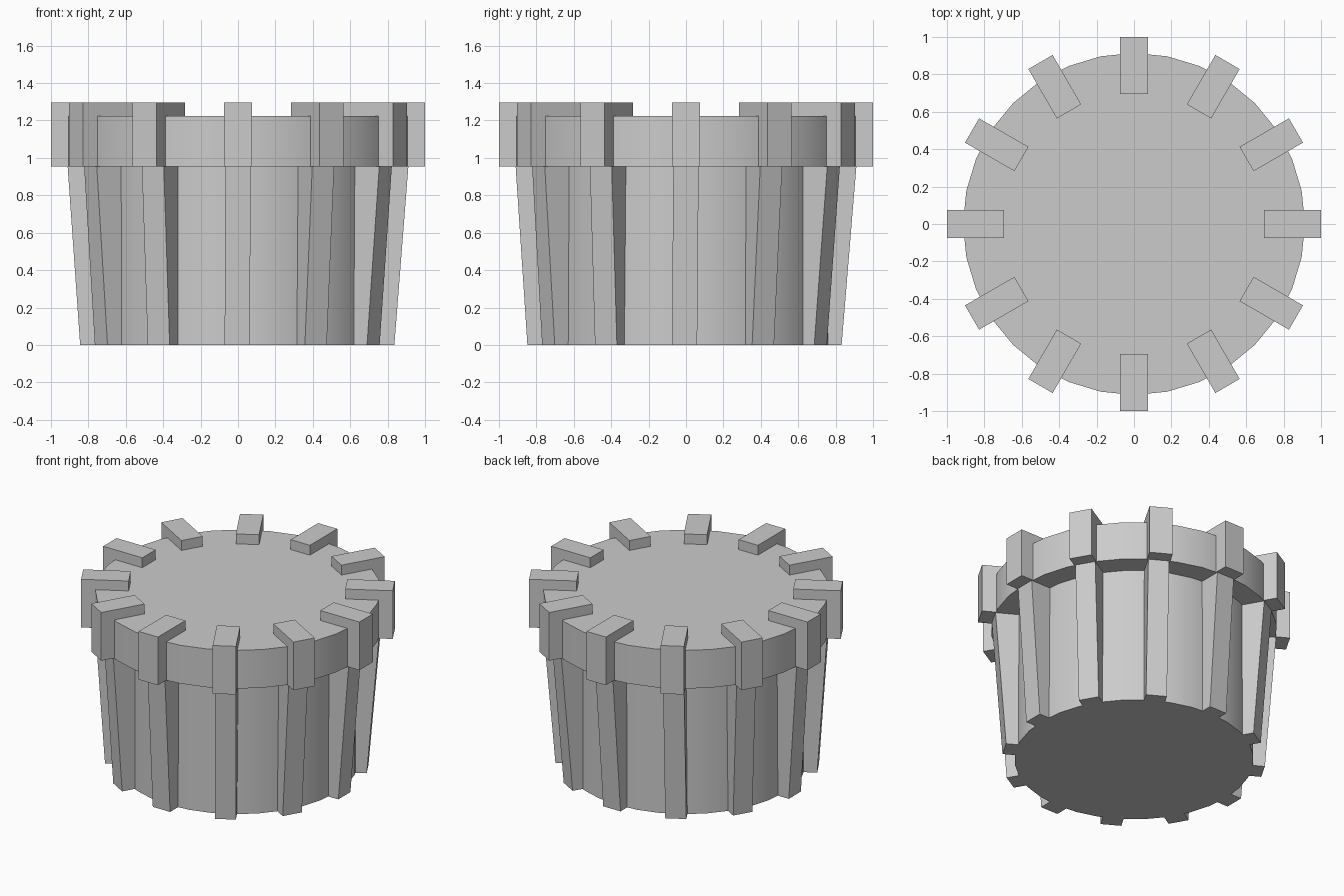
import bpy, bmesh, math
from mathutils import Matrix

if "Cube" in bpy.data.objects:
    bpy.data.objects.remove(bpy.data.objects["Cube"])

COUNT = 12


def drum(name, radius, z0, z1):
    """32-sided smooth cylinder between two heights."""
    bpy.ops.mesh.primitive_cylinder_add(vertices=32, radius=radius, depth=z1 - z0,
                                        location=(0, 0, (z0 + z1) / 2))
    ob = bpy.context.object
    ob.name = name
    bpy.ops.object.shade_smooth_by_angle(angle=math.radians(30))


def radial_bar(name, angle, width, bottom, top, shift=(0, 0)):
    """Bar pointing outward; bottom and top are (inner, outer, z)."""
    bm = bmesh.new()
    bmesh.ops.create_cube(bm, size=1)
    for v in bm.verts:
        inner, outer, z = top if v.co.z > 0 else bottom
        v.co = (outer if v.co.x > 0 else inner, v.co.y * width, z)
    bmesh.ops.transform(bm, matrix=Matrix.Rotation(angle, 4, 'Z'), verts=bm.verts)
    for v in bm.verts:
        if v.co.z < 0.01:
            v.co.x += shift[0]
            v.co.y += shift[1]
    mesh = bpy.data.meshes.new(name)
    bm.to_mesh(mesh)
    bm.free()
    bpy.context.collection.objects.link(bpy.data.objects.new(name, mesh))


# Straight core and wider collar
drum("core", 0.765, 0, 0.957)
drum("collar", 0.914, 0.955, 1.225)

# Flaring ribs around the core, each capped by a block on the collar
for i in range(COUNT):
    a = i * math.tau / COUNT
    radial_bar(f"rib_{i + 1}", a, 0.135, (0.70, 0.84, 0), (0.70, 0.911, 0.956),
               shift=(-0.004, -0.008))
    radial_bar(f"cap_block_{i + 1}", a, 0.15, (0.695, 1.0, 0.955), (0.695, 1.0, 1.295))
